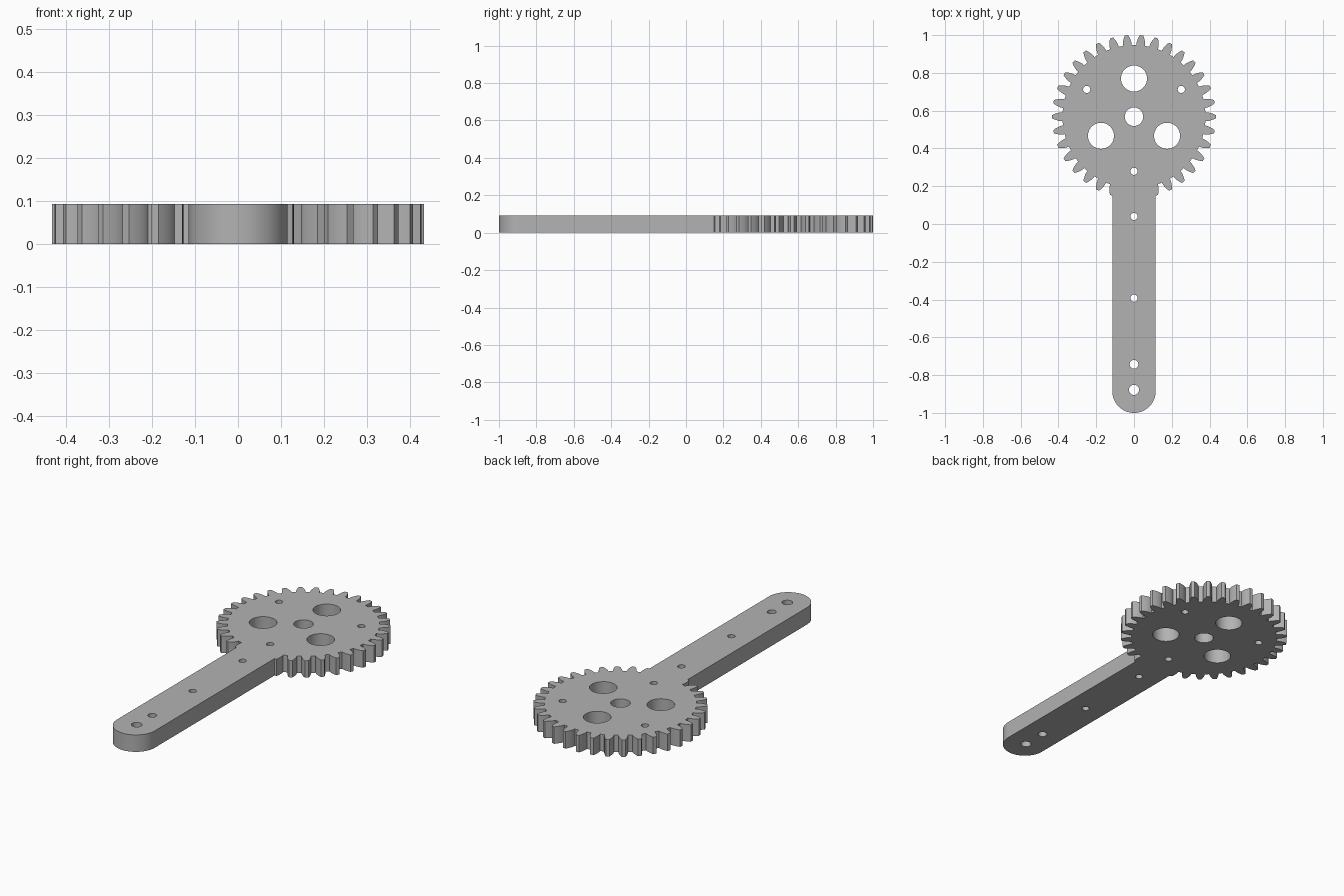
import bpy
import bmesh
from math import sin, cos, tan, acos, pi, radians, sqrt

if "Cube" in bpy.data.objects:
    bpy.data.objects.remove(bpy.data.objects["Cube"])

THICK = 0.093
GEAR_Y = 0.568
TEETH = 34
TIP_R = 0.433
MODULE = 2 * TIP_R / (TEETH + 2)
PITCH_R = MODULE * TEETH / 2
ROOT_R = PITCH_R - 1.25 * MODULE
BASE_R = PITCH_R * cos(radians(20))
ARM_W = 0.115
ARM_END = -1 + ARM_W


def involute(angle):
    return tan(angle) - angle


def half_tooth(r):
    """Half the angular width of a tooth at radius r."""
    flank = involute(acos(min(1, BASE_R / r)))
    return pi / (2 * TEETH) + involute(radians(20)) - flank


def polar(r, a, x=0, y=GEAR_Y):
    return (x + r * cos(a), y + r * sin(a))


def circle(x, y, r, n=48):
    return [polar(r, 2 * pi * i / n, x, y) for i in range(n)]


# Gear outline, counter-clockwise from the arm's left edge to its right edge
radii = [ROOT_R] + [BASE_R + (TIP_R - BASE_R) * i / 5 for i in range(6)]
gear = []
for t in range(TEETH):
    mid = -pi / 2 + (t + 0.5) * 2 * pi / TEETH
    gear += [polar(r, mid - half_tooth(r)) for r in radii]
    gear += [polar(r, mid + half_tooth(r)) for r in reversed(radii)]
gear = [p for p in gear if p[1] > GEAR_Y or abs(p[0]) > ARM_W]

# Arm with a rounded end
join_y = GEAR_Y - sqrt(TIP_R ** 2 - ARM_W ** 2)
arm = [(-ARM_W, join_y)]
arm += [polar(ARM_W, pi + pi * i / 32, 0, ARM_END) for i in range(33)]
arm += [(ARM_W, join_y)]

# Holes: hub, three large, three small, and a row along the arm
loops = [gear + arm, circle(0, GEAR_Y, 0.049)]
for k in range(3):
    turn = 2 * pi * k / 3
    loops.append(circle(*polar(0.202, pi / 2 + turn), 0.069))
    loops.append(circle(*polar(0.289, pi / 6 + turn), 0.019, 32))
for y, r in ((0.04, 0.019), (-0.393, 0.019), (-0.743, 0.023), (-0.878, 0.027)):
    loops.append(circle(0, y, r, 32))

# Filled flat curve, extruded into a plate
curve = bpy.data.curves.new("gear_arm_profile", "CURVE")
curve.dimensions = "2D"
curve.fill_mode = "BOTH"
curve.extrude = THICK / 2
for pts in loops:
    spline = curve.splines.new("POLY")
    spline.points.add(len(pts) - 1)
    for point, (x, y) in zip(spline.points, pts):
        point.co = (x, y, 0, 1)
    spline.use_cyclic_u = True
profile = bpy.data.objects.new("gear_arm_profile", curve)
bpy.context.collection.objects.link(profile)
bpy.context.view_layer.update()
depsgraph = bpy.context.evaluated_depsgraph_get()
mesh = bpy.data.meshes.new_from_object(profile.evaluated_get(depsgraph))
bpy.data.objects.remove(profile)

# Weld the caps to the walls and stand the plate on the ground
bm = bmesh.new()
bm.from_mesh(mesh)
bmesh.ops.remove_doubles(bm, verts=bm.verts, dist=0.00005)
bmesh.ops.translate(bm, verts=bm.verts, vec=(0, 0, THICK / 2))
bmesh.ops.recalc_face_normals(bm, faces=bm.faces)
bm.to_mesh(mesh)
bm.free()

gear_arm = bpy.data.objects.new("gear_arm", mesh)
bpy.context.collection.objects.link(gear_arm)

# Plain grey material
grey = bpy.data.materials.new("plain_grey")
grey.use_nodes = True
colour = (0.45, 0.45, 0.45, 1)
grey.diffuse_color = colour
grey.node_tree.nodes["Principled BSDF"].inputs["Base Color"].default_value = colour
mesh.materials.clear()
mesh.materials.append(grey)

for other in bpy.context.selected_objects:
    other.select_set(False)
gear_arm.select_set(True)
bpy.context.view_layer.objects.active = gear_arm
bpy.ops.object.shade_smooth_by_angle(angle=radians(25))
